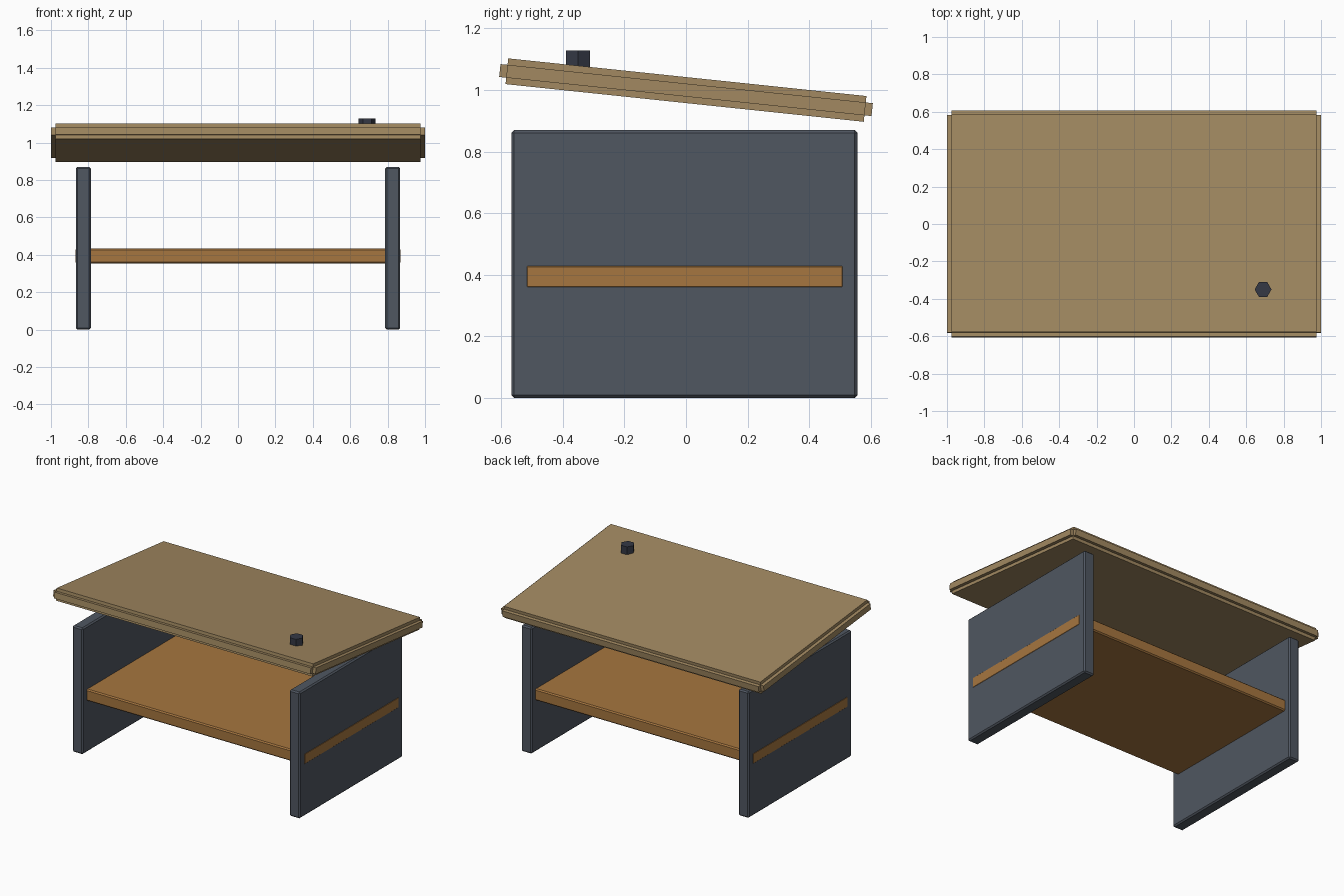
import bpy, bmesh, math
from mathutils import Matrix, Vector

if "Cube" in bpy.data.objects:
    bpy.data.objects.remove(bpy.data.objects["Cube"])


def material(name, color):
    m = bpy.data.materials.new(name)
    m.diffuse_color = (*color, 1)
    m.use_nodes = True
    m.node_tree.nodes["Principled BSDF"].inputs["Base Color"].default_value = m.diffuse_color
    return m


TAN = material("tan_wood", (0.36, 0.25, 0.12))
BROWN = material("warm_wood", (0.38, 0.18, 0.05))
SLATE = material("slate", (0.08, 0.095, 0.12))
DARK = material("dark_slate", (0.035, 0.04, 0.06))


def finish(name, bm, mat, bevel=0):
    bmesh.ops.recalc_face_normals(bm, faces=bm.faces)
    me = bpy.data.meshes.new(name)
    bm.to_mesh(me)
    bm.free()
    me.materials.append(mat)
    ob = bpy.data.objects.new(name, me)
    bpy.context.collection.objects.link(ob)
    if bevel:
        b = ob.modifiers.new("bevel", "BEVEL")
        b.width, b.segments = bevel, 1
    return ob


def add_box(bm, size, loc=(0, 0, 0)):
    bmesh.ops.create_cube(bm, size=1, matrix=Matrix.Translation(loc) @ Matrix.Diagonal((*size, 1)))


def box(name, size, loc, mat, bevel=0):
    bm = bmesh.new()
    add_box(bm, size)
    ob = finish(name, bm, mat, bevel)
    ob.location = loc
    return ob


# side panels
for side, sx in (("left", -1), ("right", 1)):
    box(side + "_side_panel", (0.08, 1.124, 0.87), (sx * 0.827, -0.005, 0.435), SLATE, 0.009)

# shelf, its ends show just proud of the side panels
box("shelf", (1.738, 1.036, 0.08), (0, -0.004, 0.394), BROWN, 0.008)

# tilted top with a narrow lip strip along each edge
HX, HY, LIP = 0.977, 0.585, 0.023
bm = bmesh.new()
add_box(bm, (2 * HX, 2 * HY, 0.084))
for s in (-1, 1):
    add_box(bm, (LIP, 2 * HY, 0.042), (s * (HX + LIP / 2), 0, 0))
    add_box(bm, (2 * HX, LIP, 0.042), (0, s * (HY + LIP / 2), 0))
top = finish("tilted_top", bm, TAN)
top.location.z = 1.0
top.rotation_euler.x = math.radians(-6)

# upright hexagonal knob
bm = bmesh.new()
base = bm.faces.new([bm.verts.new((0.045 * math.cos(i * math.pi / 3), 0.045 * math.sin(i * math.pi / 3), 0))
                     for i in range(6)])
ext = bmesh.ops.extrude_face_region(bm, geom=[base], use_keep_orig=True)
bmesh.ops.translate(bm, vec=Vector((0, 0, 0.08)),
                    verts=[v for v in ext["geom"] if isinstance(v, bmesh.types.BMVert)])
knob = finish("knob", bm, DARK)
knob.location = (0.69, -0.35, 1.049)
